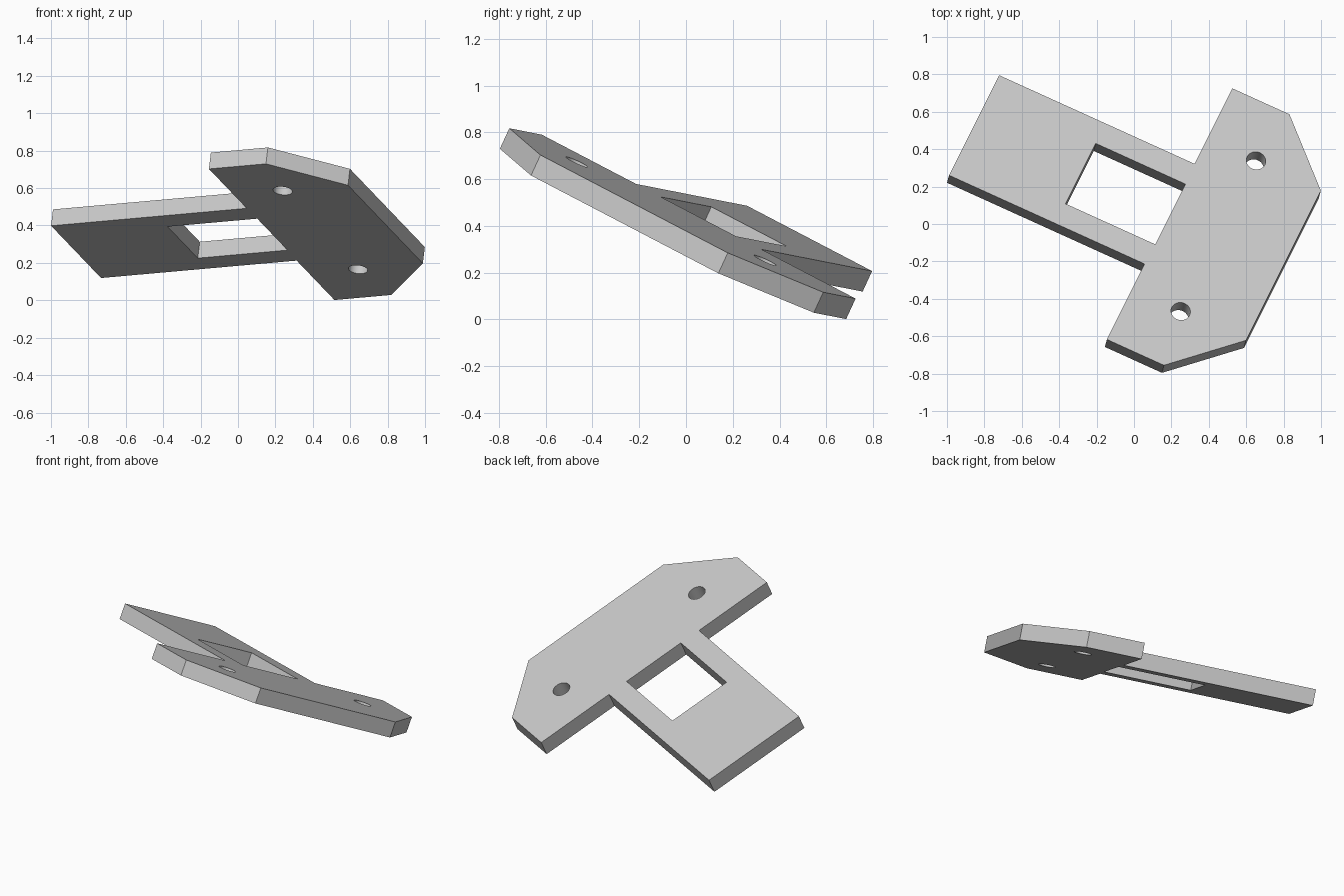
import bpy, bmesh, math
from mathutils import Matrix, Vector

if "Cube" in bpy.data.objects:
    bpy.data.objects.remove(bpy.data.objects["Cube"], do_unlink=True)

THICK = 0.097
HEAD_W, HEAD_L, CHAMFER = 0.67, 1.656, 0.334
STEM_L, STEM_HALF = 1.152, 0.33
SLOT_L, SLOT_HALF = 0.524, 0.199
HOLE_U, HOLE_OFF, HOLE_R = 0.287, 0.497, 0.052


def mirrored(half):
    """Close a half outline by mirroring it across the stem axis."""
    return half + [(u, -v) for u, v in reversed(half)]


def circle(u, v, r, n=32):
    return [(u + r * math.cos(math.tau * i / n), v + r * math.sin(math.tau * i / n))
            for i in range(n)]


# T-shaped outline with chamfered head, slot in the stem and two bolt holes
end = HEAD_L / 2
outline = mirrored([(-STEM_L, STEM_HALF), (0, STEM_HALF), (0, end),
                    (HEAD_W - CHAMFER, end), (HEAD_W, end - CHAMFER)])
slot = mirrored([(-SLOT_L, SLOT_HALF), (0.004, SLOT_HALF)])
holes = [circle(HOLE_U, s * HOLE_OFF, HOLE_R) for s in (-1, 1)]

curve = bpy.data.curves.new("bracket_plate", "CURVE")
curve.dimensions = "2D"
curve.fill_mode = "BOTH"
curve.extrude = THICK / 2
for loop in [outline, slot] + holes:
    spline = curve.splines.new("POLY")
    spline.points.add(len(loop) - 1)
    for point, (u, v) in zip(spline.points, loop):
        point.co = (u, v, 0, 1)
    spline.use_cyclic_u = True

plate = bpy.data.objects.new("bracket_plate", curve)
bpy.context.collection.objects.link(plate)
bpy.ops.object.select_all(action="DESELECT")
plate.select_set(True)
bpy.context.view_layer.objects.active = plate
bpy.ops.object.convert(target="MESH")
plate = bpy.context.object
mesh = plate.data

# Tilted placement of the plate
along = Vector((0.405, 0.810, -0.423)).normalized()
normal = Vector((0.909, -0.41, 0.08)).cross(along).normalized()
across = along.cross(normal)
corner = Vector((-0.145, -0.617, 0.79))
center = corner + along * end - normal * THICK / 2
mesh.transform(Matrix.Translation(center) @ Matrix((across, along, normal)).transposed().to_4x4())

# Weld the caps to the walls and flatten the cap triangulation
bm = bmesh.new()
bm.from_mesh(mesh)
bmesh.ops.remove_doubles(bm, verts=bm.verts, dist=0.0005)
bmesh.ops.recalc_face_normals(bm, faces=bm.faces)
bm.to_mesh(mesh)
bm.free()

# Plain grey finish
grey = bpy.data.materials.new("light_grey")
grey.use_nodes = True
grey.diffuse_color = (0.58, 0.58, 0.58, 1)
grey.node_tree.nodes["Principled BSDF"].inputs["Base Color"].default_value = (0.58, 0.58, 0.58, 1)
mesh.materials.clear()
mesh.materials.append(grey)
bpy.ops.object.shade_smooth_by_angle(angle=math.radians(30))
